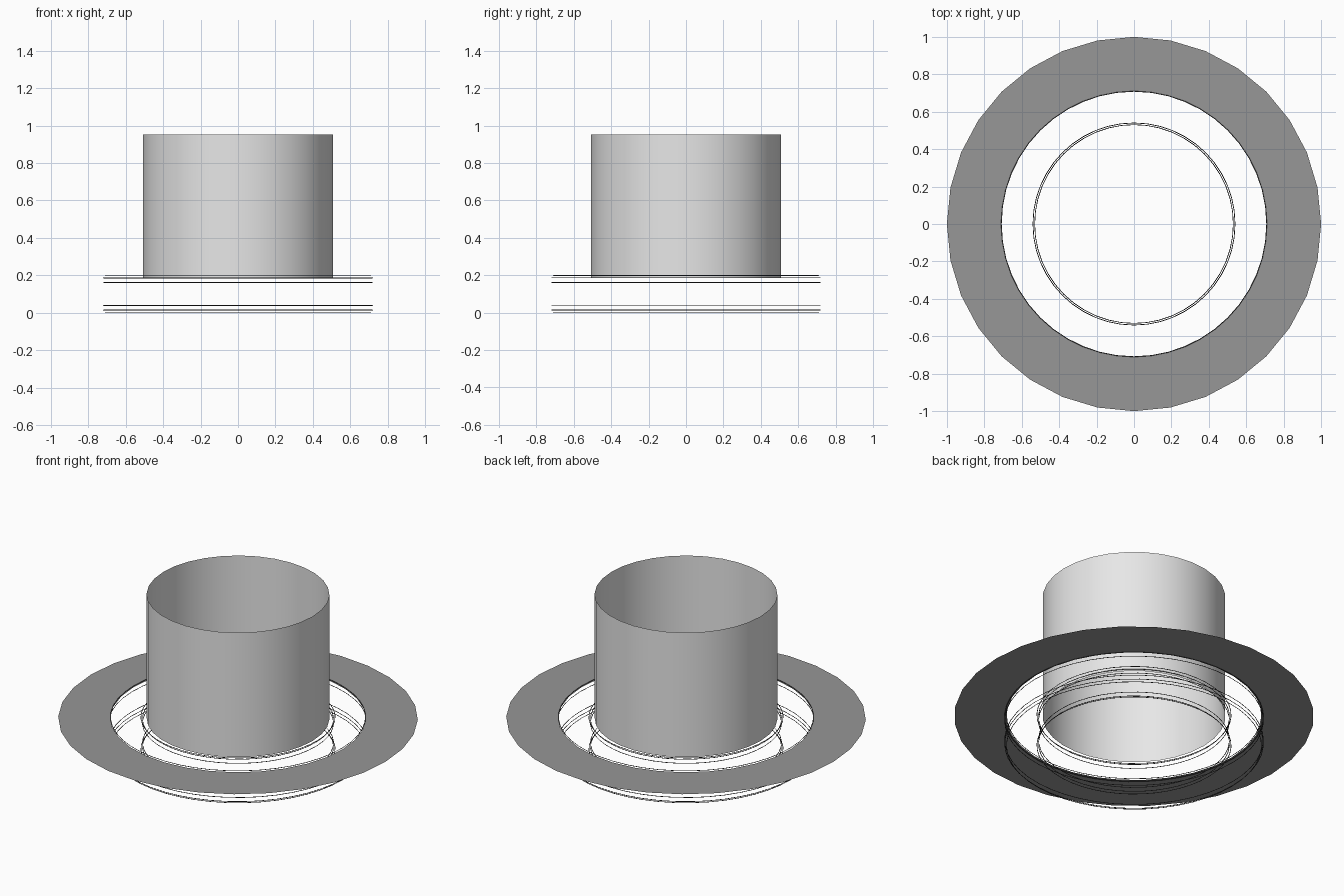
import bpy
import math

cube = bpy.data.objects.get("Cube")
if cube:
    bpy.data.objects.remove(cube, do_unlink=True)


def material(name, value):
    mat = bpy.data.materials.new(name)
    mat.use_nodes = True
    color = (value, value, value, 1)
    mat.diffuse_color = color
    mat.node_tree.nodes["Principled BSDF"].inputs["Base Color"].default_value = color
    return mat


def lathe(name, profile, sides, mat, closed=False, smooth=False):
    """Revolve a (radius, height) profile around the z axis."""
    count = len(profile)
    verts = []
    for i in range(sides):
        a = 2 * math.pi * i / sides
        verts += [(r * math.cos(a), r * math.sin(a), z) for r, z in profile]
    faces = []
    for i in range(sides):
        a, b = i * count, (i + 1) % sides * count
        for j in range(count if closed else count - 1):
            k = (j + 1) % count
            faces.append((a + j, b + j, b + k, a + k))
    mesh = bpy.data.meshes.new(name)
    mesh.from_pydata(verts, [], faces)
    mesh.materials.append(mat)
    for poly in mesh.polygons:
        poly.use_smooth = smooth
    obj = bpy.data.objects.new(name, mesh)
    bpy.context.collection.objects.link(obj)
    return obj


light_grey = material("light grey", 0.8)
mid_grey = material("mid grey", 0.31)
dark_grey = material("dark grey", 0.05)

# Open cylinder and the flat flange around it
lathe("tube", [(0.508, 0.188), (0.508, 0.952)], 32, light_grey, smooth=True)
lathe("flange", [(1.0, 0.19), (0.71, 0.19)], 32, mid_grey)

# Fine hoops tracing the rounded collar, mirrored about its middle height
WIRE = 0.002
MIDDLE = 0.1
for side, edge, lip in (("outer", 0.719, 0.709), ("inner", 0.531, 0.54)):
    for level, radius, offset in (("rim", lip, 0.098), ("shoulder", edge, 0.086),
                                  ("band", edge, 0.061)):
        for end, sign in (("upper", 1), ("lower", -1)):
            z = MIDDLE + sign * offset
            section = [(radius + WIRE, z), (radius, z + WIRE),
                       (radius - WIRE, z), (radius, z - WIRE)]
            lathe(f"{side}_{end}_{level}_hoop", section, 48, dark_grey, closed=True)
